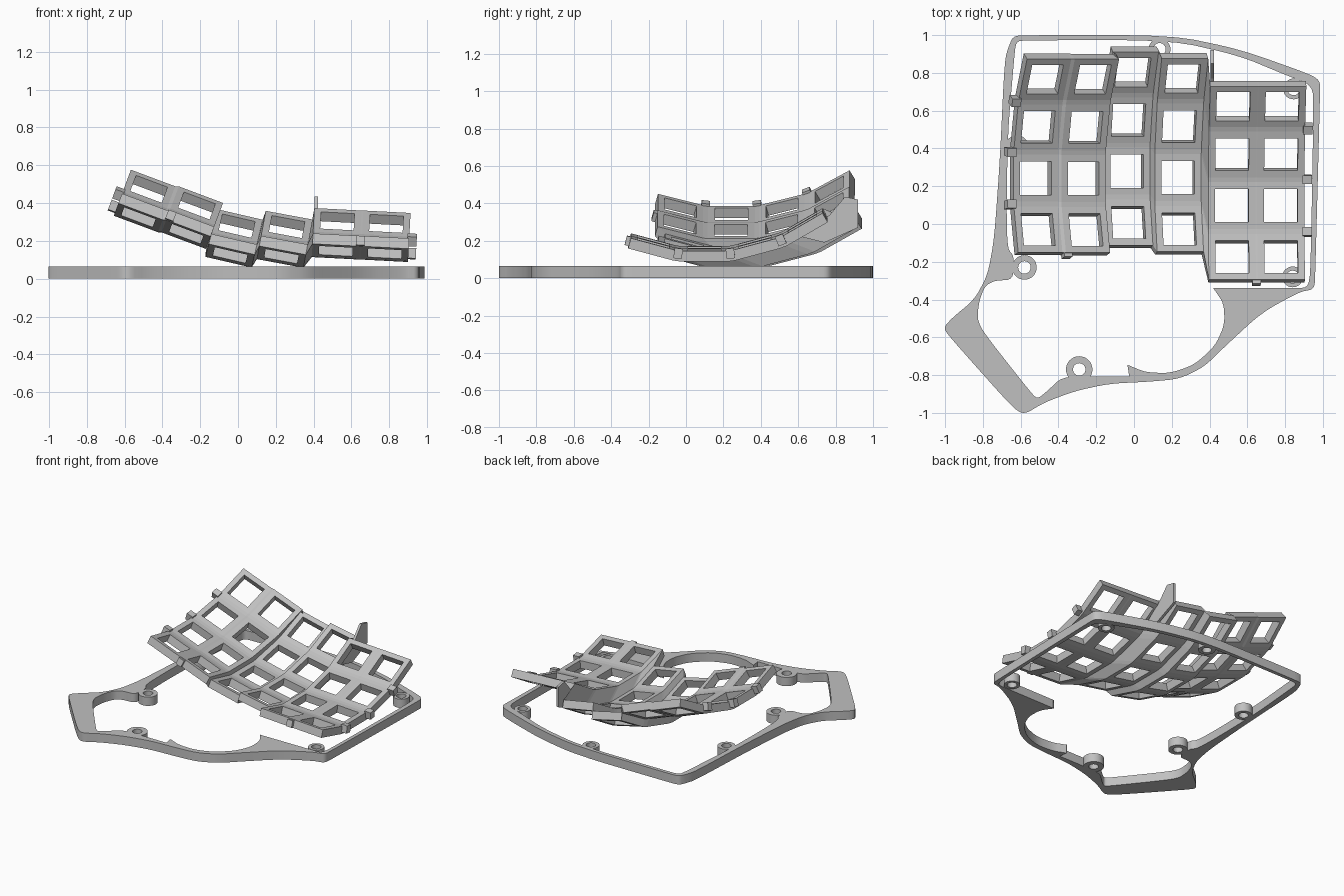
import bpy, bmesh, math
from mathutils import Vector, Matrix

if "Cube" in bpy.data.objects:
    bpy.data.objects.remove(bpy.data.objects["Cube"])

grey = bpy.data.materials.new("light_grey")
grey.diffuse_color = (0.53, 0.53, 0.53, 1)
grey.use_nodes = True
grey.node_tree.nodes["Principled BSDF"].inputs["Base Color"].default_value = grey.diffuse_color


def mesh_object(name, bm):
    bmesh.ops.recalc_face_normals(bm, faces=bm.faces[:])
    me = bpy.data.meshes.new(name)
    bm.to_mesh(me)
    bm.free()
    me.materials.append(grey)
    ob = bpy.data.objects.new(name, me)
    bpy.context.collection.objects.link(ob)
    return ob


def rounded(pts, steps=2):
    """Corner cutting; a doubled point stays sharp."""
    for _ in range(steps):
        out = []
        for a, b in zip(pts, pts[1:] + pts[:1]):
            if a == b:
                out += [a, a]
            else:
                out += [tuple(p * .8 + q * .2 for p, q in zip(a, b)),
                        tuple(p * .2 + q * .8 for p, q in zip(a, b))]
        pts = out
    return pts


def flat_ring(name, loops, height):
    """Extruded 2D outline whose inner loops become holes."""
    cu = bpy.data.curves.new(name, 'CURVE')
    cu.dimensions = '2D'
    cu.fill_mode = 'BOTH'
    cu.extrude = height / 2
    for pts in loops:
        sp = cu.splines.new('POLY')
        sp.points.add(len(pts) - 1)
        for p, q in zip(sp.points, pts):
            p.co = (q[0], q[1], 0, 1)
        sp.use_cyclic_u = True
    tmp = bpy.data.objects.new(name + "_outline", cu)
    bpy.context.collection.objects.link(tmp)
    bpy.context.view_layer.update()
    me = bpy.data.meshes.new_from_object(tmp.evaluated_get(bpy.context.evaluated_depsgraph_get()))
    bpy.data.objects.remove(tmp)
    bm = bmesh.new()
    bm.from_mesh(me)
    bmesh.ops.remove_doubles(bm, verts=bm.verts[:], dist=1e-4)
    bmesh.ops.translate(bm, verts=bm.verts[:], vec=(0, 0, height / 2))
    bpy.data.meshes.remove(me)
    return mesh_object(name, bm)


def circle(x, y, r, n=32):
    return [(x + r * math.cos(2 * math.pi * i / n), y + r * math.sin(2 * math.pi * i / n))
            for i in range(n)]


# Base rim
BASE_H = 0.065
outer = [(-.66, .95), (-.64, .99), (-.60, 1.0), (.20, 1.0), (.56, .925), (.94, .79), (.985, .755),
         (.985, .69), (.96, -.26), (.955, -.345), (.875, -.36), (.675, -.47), (.48, -.65),
         (.37, -.757), (.24, -.82), (.08, -.835), (-.13, -.845), (-.315, -.885), (-.475, -.945),
         (-.58, -1.008), (-.64, -.975), (-.965, -.61), (-1.01, -.55), (-.96, -.495),
         (-.845, -.40), (-.775, -.27), (-.74, -.08), (-.71, .34), (-.685, .87)]
inner = [(-.635, .87), (-.625, .965), (-.57, .973), (.20, .973), (.56, .89), (.80, .79), (.945, .735),
         (.95, .60), (.935, -.25), (.92, -.338), (.83, -.338), (.42, -.34), (.42, -.34),
         (.475, -.42), (.48, -.53), (.43, -.645), (.32, -.745), (.19, -.79), (.06, -.785),
         (-.035, -.745), (-.035, -.745), (-.025, -.808), (-.025, -.808), (-.22, -.808),
         (-.38, -.81), (-.46, -.885), (-.51, -.925), (-.54, -.90), (-.80, -.57), (-.83, -.50),
         (-.82, -.41), (-.79, -.33), (-.74, -.30), (-.64, -.295), (-.635, -.17),
         (-.67, -.13), (-.675, .10), (-.667, .50)]
flat_ring("base_rim", [rounded(outer), rounded(inner)], BASE_H)

# Screw bosses
for x, y, r in [(-.58, -.23, .065), (-.29, -.77, .07), (.84, -.28, .055),
                (.845, .715, .055), (.135, .925, .058), (-.62, .41, .06)]:
    flat_ring("screw_boss", [circle(x, y, r), circle(x, y, .033)], BASE_H)

# Key plate: columns as x, y, z, roll (degrees) of the third row from the back
COLUMNS = [(-.52, .243, .343, 20.5), (-.267, .241, .255, 20.5), (-.037, .28, .143, 13),
           (.233, .246, .137, 10.5), (.518, .098, .165, 3), (.777, .098, .152, 3)]
# rows front to back: offset along y, lift, pitch (degrees)
ROWS = [(-.272, .036, -15), (0, 0, 0), (.27, .036, 15), (.523, .14, 30)]
OUT, HOLE, THICK = .125, .0885, .057


def key_matrix(c, r):
    x, y, z, roll = COLUMNS[c]
    dy, dz, pitch = ROWS[r]
    return (Matrix.Translation((x, y, z)) @ Matrix.Rotation(math.radians(roll), 4, 'Y')
            @ Matrix.Translation((0, dy, dz)) @ Matrix.Rotation(math.radians(pitch), 4, 'X'))


bm = bmesh.new()
pairs = {}


def corner(m, x, y):
    """Top vertex with a matching bottom vertex along the key normal."""
    top = bm.verts.new(m @ Vector((x, y, 0)))
    pairs[top] = bm.verts.new(m @ Vector((x, y, -THICK)))
    return top


grid = {}
SIGNS = [(0, 0), (1, 0), (1, 1), (0, 1)]
for c in range(6):
    for r in range(4):
        m = key_matrix(c, r)
        ring = []
        for i, j in SIGNS:
            v = corner(m, OUT * (2 * i - 1), OUT * (2 * j - 1))
            grid[2 * c + i, 2 * r + j] = v
            ring.append((v, corner(m, HOLE * (2 * i - 1), HOLE * (2 * j - 1))))
        # frame around the key hole
        for (a, b), (d, e) in zip(ring, ring[1:] + ring[:1]):
            bm.faces.new((a, d, e, b))
# webs joining neighbouring keys
for i in range(11):
    for j in range(7):
        if i % 2 or j % 2:
            bm.faces.new([grid[i + a, j + b] for a, b in SIGNS])
# underside and walls
tops = bm.faces[:]
rims = [e for e in bm.edges if len(e.link_faces) == 1]
for f in tops:
    bm.faces.new([pairs[v] for v in reversed(f.verts)])
for e in rims:
    a, b = e.verts
    bm.faces.new((a, b, pairs[b], pairs[a]))
mesh_object("key_plate", bm)


def box(name, m, size):
    b = bmesh.new()
    bmesh.ops.create_cube(b, size=1, matrix=m @ Matrix.Diagonal((*size, 1)))
    return mesh_object(name, b)


# Side tabs between the rows
for c, side in ((0, -1), (5, 1)):
    for r in range(3):
        a, b = key_matrix(c, r), key_matrix(c, r + 1)
        mid = a.lerp(b, .5)
        box("side_tab", mid @ Matrix.Translation((side * .14, 0, -.03)), (.05, .045, .055))
# Small lugs on the front edge
for c, dx in ((1, -.11), (4, .128)):
    box("front_lug", key_matrix(c, 0) @ Matrix.Translation((dx, -.13, -.03)), (.045, .03, .05))

# Fin at the back of the step between the fourth and fifth columns
bm = bmesh.new()
prof = [(.62, .22), (.77, .34), (.85, .435), (.92, .42), (.92, .27), (.74, .19)]
f = bm.faces.new([bm.verts.new((.405, y, z)) for y, z in prof])
ext = bmesh.ops.extrude_face_region(bm, geom=[f])
bmesh.ops.translate(bm, vec=(.018, 0, 0),
                    verts=[v for v in ext["geom"] if isinstance(v, bmesh.types.BMVert)])
mesh_object("back_fin", bm)
